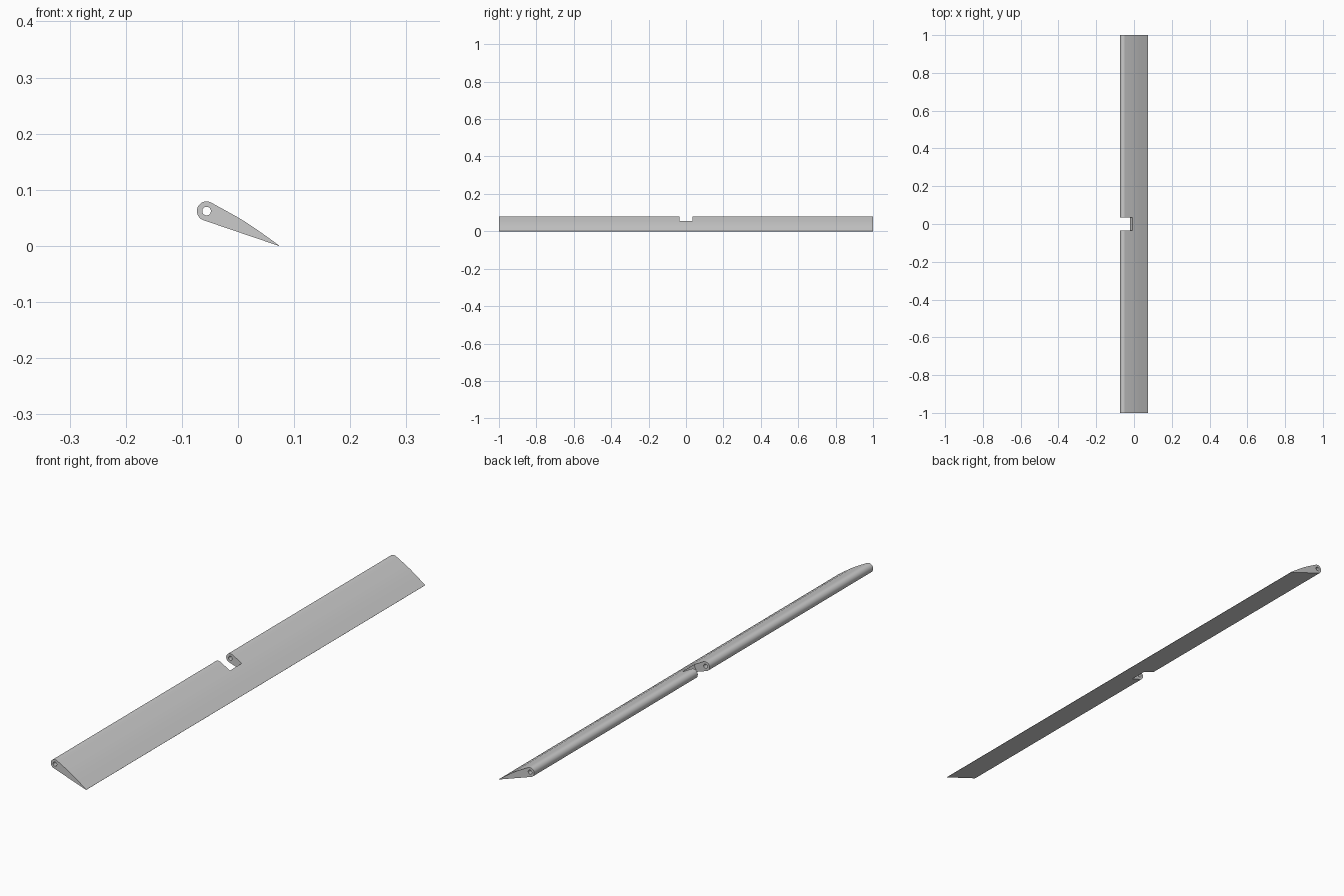
import bpy, bmesh, math
from mathutils import Vector

if "Cube" in bpy.data.objects:
    bpy.data.objects.remove(bpy.data.objects["Cube"])

CX, CZ, R = -0.056, 0.062, 0.0172   # hinge axis and nose radius
HOLE = 0.0077


def prism(name, pts, y0, y1):
    """Extrude an x/z outline along y."""
    bm = bmesh.new()
    f = bm.faces.new([bm.verts.new((x, y0, z)) for x, z in pts])
    ext = bmesh.ops.extrude_face_region(bm, geom=[f])
    bmesh.ops.translate(bm, vec=Vector((0, y1 - y0, 0)),
                        verts=[v for v in ext['geom'] if isinstance(v, bmesh.types.BMVert)])
    bmesh.ops.recalc_face_normals(bm, faces=bm.faces)
    me = bpy.data.meshes.new(name)
    bm.to_mesh(me)
    bm.free()
    ob = bpy.data.objects.new(name, me)
    bpy.context.collection.objects.link(ob)
    return ob


def arc(r, a0, a1, n):
    return [(CX + r * math.cos(math.radians(a0 + (a1 - a0) * i / n)),
             CZ + r * math.sin(math.radians(a0 + (a1 - a0) * i / n))) for i in range(n + 1)]


# wedge-shaped flap: round nose, flat underside, gently curved top
nose = arc(R, 60, 250, 28)
outline = nose + [(0.0728, 0.0), (0.0732, 0.0008),
                  (0.050, 0.0175), (0.030, 0.0315), (0.012, 0.0435),
                  (-0.004, 0.0530), (-0.022, 0.0630)]
flap = prism("flap", outline, -1, 1)

# full-length hinge bore
bore = prism("bore_cutter", arc(HOLE, 0, 360, 32)[:-1], -1.1, 1.1)

# central notch for the hinge arm, its back wall square to the chord
d = Vector((0.436, 0.9)) * 0.08
p = Vector((-0.0145, 0.0435))
back = Vector((-0.9, 0.436)) * 0.12
notch = prism("notch_cutter", [tuple(p + d), tuple(p + d + back),
                               tuple(p - d + back), tuple(p - d)], -0.035, 0.035)

bpy.context.view_layer.objects.active = flap
flap.select_set(True)
for cutter in (bore, notch):
    cutter.hide_render = True
    m = flap.modifiers.new("cut", 'BOOLEAN')
    m.operation = 'DIFFERENCE'
    m.solver = 'EXACT'
    m.object = cutter
    bpy.ops.object.modifier_apply(modifier=m.name)
    bpy.data.objects.remove(cutter, do_unlink=True)

bpy.ops.object.shade_smooth_by_angle(angle=math.radians(30))
